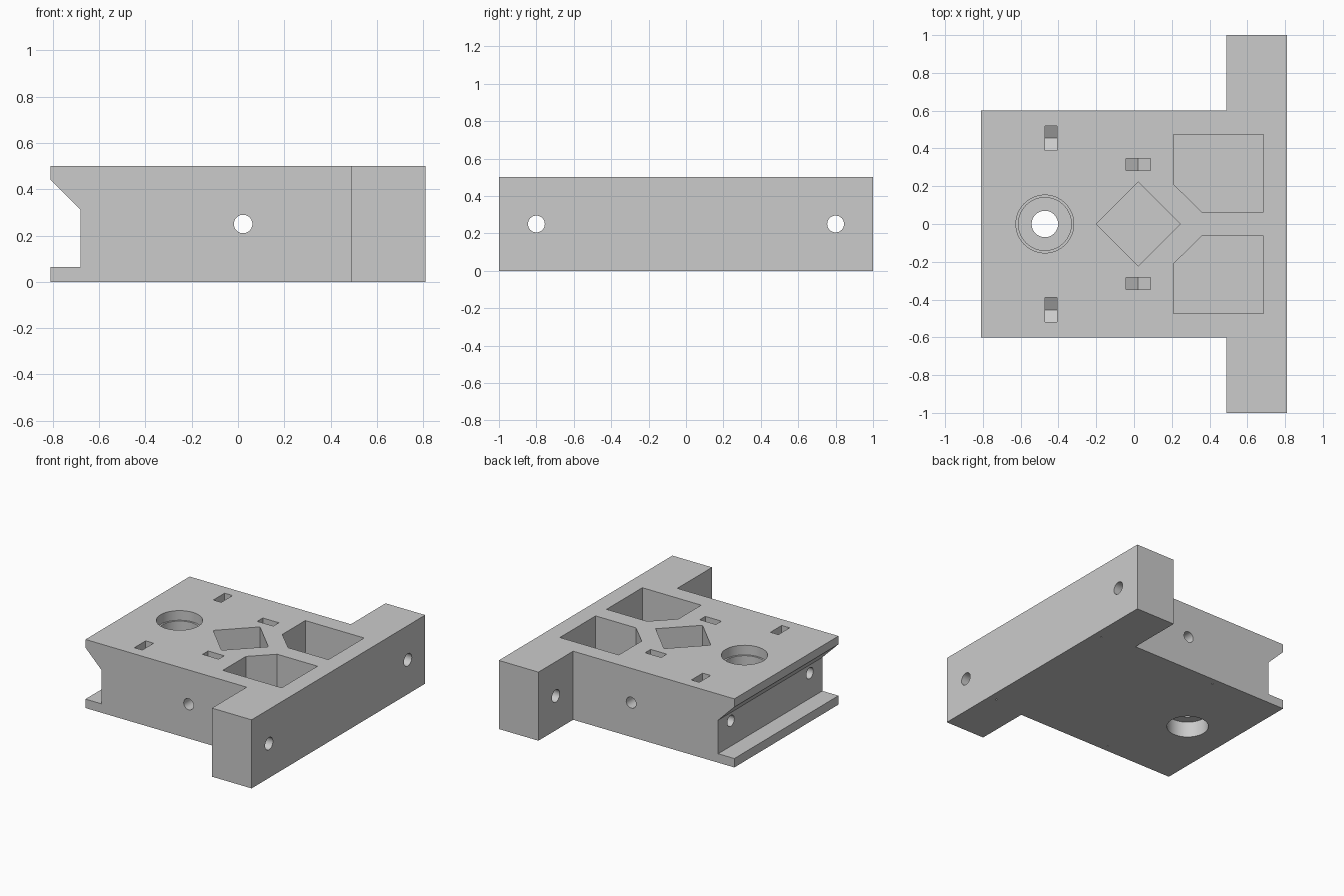
import bpy, bmesh
from math import sin, cos, tau

cube = bpy.data.objects.get("Cube")
if cube:
    bpy.data.objects.remove(cube, do_unlink=True)

grey = bpy.data.materials.new("light grey")
grey.use_nodes = True
colour = (0.6, 0.6, 0.6, 1)
grey.diffuse_color = colour
grey.node_tree.nodes["Principled BSDF"].inputs["Base Color"].default_value = colour


def prism(name, points, lo, hi, axis="z"):
    """Extrude a 2D outline along one axis."""
    place = {"x": lambda a, b, h: (h, a, b),
             "y": lambda a, b, h: (a, h, b),
             "z": lambda a, b, h: (a, b, h)}[axis]
    bm = bmesh.new()
    base = bm.faces.new([bm.verts.new(place(a, b, lo)) for a, b in points])
    result = bmesh.ops.extrude_face_region(bm, geom=[base])
    top = [v for v in result["geom"] if isinstance(v, bmesh.types.BMVert)]
    bmesh.ops.translate(bm, verts=top, vec=place(0, 0, hi - lo))
    bmesh.ops.recalc_face_normals(bm, faces=bm.faces)
    mesh = bpy.data.meshes.new(name)
    bm.to_mesh(mesh)
    bm.free()
    mesh.materials.append(grey)
    obj = bpy.data.objects.new(name, mesh)
    bpy.context.collection.objects.link(obj)
    return obj


def circle(a, b, r, n=48):
    return [(a + r * cos(tau * i / n), b + r * sin(tau * i / n)) for i in range(n)]


def nut_outline(a):
    """Tall slot with a V bottom that seats a hex nut."""
    w, mid = 0.065, 0.25
    return [(a - w, 0.6), (a - w, mid - w * 0.58), (a, mid - w * 1.155),
            (a + w, mid - w * 0.58), (a + w, 0.6)]


# T-shaped block
half = [(-0.81, 0.6), (0.49, 0.6), (0.49, 1), (0.81, 1)]
block = prism("mounting_block", half + [(x, -y) for x, y in reversed(half)], 0, 0.5)

# Groove along the narrow end and the cross bolt hole
cutters = [
    prism("groove_cutter", [(-0.9, 0.065), (-0.68, 0.065), (-0.68, 0.31), (-0.9, 0.53)],
          -0.8, 0.8, "y"),
    prism("diamond_pocket_cutter", [(-0.2, 0), (0.022, -0.222), (0.245, 0), (0.022, 0.222)],
          0.065, 0.6),
    prism("cross_bolt_cutter", circle(0.022, 0.25, 0.04), -0.8, 0.8, "y"),
]

# Stepped round bore: wide mouth, seat, through hole and underside recess
for name, r, lo, hi in [("bore_mouth_cutter", 0.153, 0.43, 0.6),
                        ("bore_seat_cutter", 0.14, 0.2, 0.6),
                        ("bore_hole_cutter", 0.07, -0.1, 0.6),
                        ("bore_recess_cutter", 0.14, -0.1, 0.115)]:
    cutters.append(prism(name, circle(-0.472, 0, r, 64), lo, hi))

# Features mirrored front to back
pocket = [(0.21, 0.21), (0.36, 0.063), (0.685, 0.063), (0.685, 0.475), (0.21, 0.475)]
for s in (-1, 1):
    cutters += [
        prism("corner_pocket_cutter", [(x, s * y) for x, y in pocket], 0.065, 0.6),
        prism("wing_bolt_cutter", circle(s * 0.8, 0.25, 0.045), 0.3, 0.95, "x"),
        prism("end_bolt_cutter", circle(s * 0.455, 0.25, 0.04), -0.75, -0.35, "x"),
        prism("end_nut_cutter", nut_outline(s * 0.455), -0.472, -0.408, "x"),
        prism("side_nut_cutter", nut_outline(0.022), s * 0.315 - 0.032, s * 0.315 + 0.032, "y"),
    ]
    # Pin holes in the underside
    for x in (-0.23, 0.75):
        cutters.append(prism("pin_hole_cutter", circle(x, s * 0.55, 0.006, 8), -0.1, 0.4))

# Cut everything out of the block
bpy.ops.object.select_all(action="DESELECT")
bpy.context.view_layer.objects.active = block
block.select_set(True)
for cutter in cutters:
    cutter.hide_render = True
    mod = block.modifiers.new("cut", "BOOLEAN")
    mod.operation = "DIFFERENCE"
    mod.solver = "EXACT"
    mod.object = cutter
    bpy.ops.object.modifier_apply(modifier=mod.name)
    bpy.data.objects.remove(cutter, do_unlink=True)

bpy.ops.object.shade_smooth_by_angle(angle=0.5)
